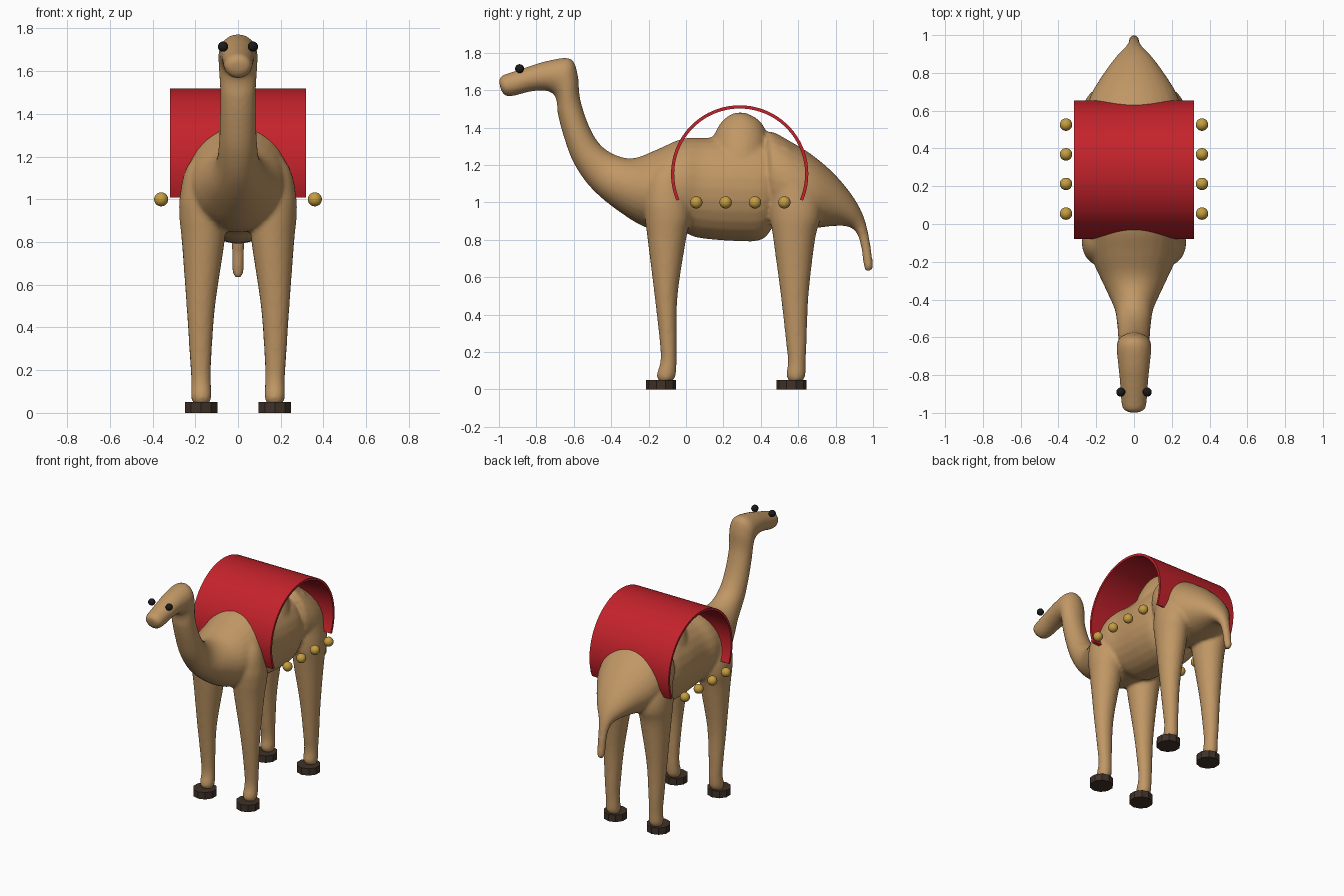
import bpy, bmesh
from math import sin, cos, pi
from mathutils import Vector

if "Cube" in bpy.data.objects:
    bpy.data.objects.remove(bpy.data.objects["Cube"])


def material(name, rgb):
    m = bpy.data.materials.new(name)
    m.diffuse_color = (*rgb, 1)
    m.use_nodes = True
    m.node_tree.nodes["Principled BSDF"].inputs["Base Color"].default_value = m.diffuse_color
    return m


TAN = material("tan_coat", (0.53, 0.31, 0.13))
RED = material("red_cloth", (0.55, 0.016, 0.024))
GOLD = material("gold", (0.56, 0.34, 0.05))
HOOF = material("dark_hoof", (0.05, 0.032, 0.022))
BLACK = material("black_eye", (0.01, 0.01, 0.01))


def finish(name, bm, mat, smooth=True):
    bmesh.ops.recalc_face_normals(bm, faces=bm.faces)
    me = bpy.data.meshes.new(name)
    bm.to_mesh(me)
    bm.free()
    me.materials.append(mat)
    for p in me.polygons:
        p.use_smooth = smooth
    ob = bpy.data.objects.new(name, me)
    bpy.context.collection.objects.link(ob)
    return ob


def catmull(a, b, c, d, t):
    return [0.5 * (2 * q + (r - p) * t + (2 * p - 5 * q + 4 * r - s) * t * t
                   + (3 * q - p - 3 * r + s) * t ** 3) for p, q, r, s in zip(a, b, c, d)]


def loft(bm, sections, side=1, sides=28, steps=5):
    """Ellipse sections (y1, z1, y2, z2, x centre, x radius), smoothly interpolated."""
    s = [sections[0]] + sections + [sections[-1]]
    keys = [catmull(*s[i:i + 4], k / steps) for i in range(len(s) - 3) for k in range(steps)]
    keys.append(sections[-1])
    rings = []
    for y1, z1, y2, z2, cx, rx in keys:
        mid = Vector((side * cx, (y1 + y2) / 2, (z1 + z2) / 2))
        half = Vector((0, (y1 - y2) / 2, (z1 - z2) / 2))
        rings.append([bm.verts.new(mid + half * cos(2 * pi * j / sides)
                                   + Vector((rx * sin(2 * pi * j / sides), 0, 0)))
                      for j in range(sides)])
    for a, b in zip(rings, rings[1:]):
        for j in range(sides):
            k = (j + 1) % sides
            bm.faces.new((a[j], a[k], b[k], b[j]))
    bm.faces.new(rings[0])
    bm.faces.new(rings[-1])


def level(z, y1, y2, cx, rx):
    return (y1, z, y2, z, cx, rx)


body = bmesh.new()
# head, neck and barrel
loft(body, [
    (-1.0, 1.65, -0.99, 1.60, 0, .035), (-.985, 1.677, -.965, 1.57, 0, .06),
    (-.93, 1.697, -.92, 1.57, 0, .069), (-.84, 1.727, -.83, 1.593, 0, .075),
    (-.74, 1.757, -.75, 1.597, 0, .084), (-.62, 1.77, -.705, 1.575, 0, .092),
    (-.58, 1.69, -.69, 1.53, 0, .09), (-.565, 1.55, -.685, 1.47, 0, .084),
    (-.515, 1.40, -.65, 1.34, 0, .085), (-.45, 1.30, -.60, 1.21, 0, .09),
    (-.36, 1.247, -.51, 1.08, 0, .105), (-.27, 1.238, -.37, .96, 0, .16),
    (-.15, 1.285, -.20, .86, 0, .225), (-.02, 1.34, -.02, .84, 0, .245),
    (.10, 1.345, .07, .81, 0, .228), (.28, 1.35, .28, .793, 0, .235),
    (.44, 1.33, .42, .81, 0, .22), (.50, 1.20, .50, .95, 0, .15)])
# rump tapering into the tail
loft(body, [
    (.435, 1.36, .46, .90, 0, .21), (.46, 1.378, .47, .88, 0, .235),
    (.56, 1.325, .56, .86, 0, .255),
    (.68, 1.25, .68, .862, 0, .23), (.80, 1.145, .78, .873, 0, .165),
    (.90, 1.02, .86, .872, 0, .098), (.955, .91, .91, .84, 0, .046),
    (.985, .78, .935, .765, 0, .03), (1.0, .66, .95, .66, 0, .026),
    (.99, .635, .96, .635, 0, .014)])
# hump
loft(body, [
    level(1.15, .10, .46, 0, .21), level(1.28, .13, .45, 0, .18), level(1.36, .15, .435, 0, .145),
    level(1.43, .19, .40, 0, .10), level(1.47, .24, .34, 0, .055), level(1.48, .275, .305, 0, .015)])
# legs, mirrored left and right
for side in (-1, 1):
    loft(body, [
        level(.04, -.14, -.075, .172, .035), level(.075, -.157, -.055, .172, .048),
        level(.15, -.137, -.05, .173, .046), level(.25, -.14, -.05, .175, .05),
        level(.50, -.168, -.045, .174, .067), level(.80, -.205, 0, .163, .1),
        level(.92, -.22, .025, .165, .11), level(1.02, -.225, .02, .16, .112),
        level(1.15, -.20, 0, .13, .11), level(1.28, -.10, 0, .08, .06)], side)
    loft(body, [
        level(.04, .555, .62, .172, .035), level(.075, .537, .638, .172, .048),
        level(.15, .545, .64, .173, .046), level(.25, .535, .645, .175, .05),
        level(.50, .507, .655, .174, .067), level(.80, .467, .69, .163, .1),
        level(.92, .45, .72, .165, .108), level(1.02, .45, .71, .158, .108),
        level(1.15, .455, .65, .13, .11), level(1.30, .46, .57, .08, .08)], side)
body_ob = finish("body", body, TAN)
# fuse the volumes into one soft skin
fuse = body_ob.modifiers.new("fuse", 'REMESH')
fuse.mode = 'VOXEL'
fuse.voxel_size = 0.012
fuse.use_smooth_shade = True
soft = body_ob.modifiers.new("soften", 'SMOOTH')
soft.factor = 0.5
soft.iterations = 5

# arched saddle cloth
cloth = bmesh.new()
rows = []
for i in range(49):
    a = -0.4 + (pi + 0.8) * i / 48
    rows.append([cloth.verts.new((x, .287 + r * cos(a), 1.152 + r * sin(a)))
                 for x, r in ((-.318, .367), (.318, .367), (.318, .35), (-.318, .35))])
for a, b in zip(rows, rows[1:]):
    for j in range(4):
        k = (j + 1) % 4
        cloth.faces.new((a[j], a[k], b[k], b[j]))
cloth.faces.new(rows[0])
cloth.faces.new(rows[-1])
cloth_ob = finish("saddle_cloth", cloth, RED)
bpy.context.view_layer.objects.active = cloth_ob
cloth_ob.select_set(True)
bpy.ops.object.shade_smooth_by_angle()


def ball(name, loc, r, mat):
    bm = bmesh.new()
    bmesh.ops.create_uvsphere(bm, u_segments=20, v_segments=12, radius=r)
    finish(name, bm, mat).location = loc


def hoof(name, loc):
    bm = bmesh.new()
    bmesh.ops.create_cone(bm, cap_ends=True, segments=10, radius1=.08, radius2=.08, depth=.05)
    finish(name, bm, HOOF, False).location = loc


# eyes, bells and hooves on both sides
for side, label in ((-1, "right"), (1, "left")):
    ball(f"eye_{label}", (side * .07, -.89, 1.715), .024, BLACK)
    for i in range(4):
        ball(f"bell_{label}_{i + 1}", (side * .36, .055 + .157 * i, 1.0), .033, GOLD)
    hoof(f"front_hoof_{label}", (side * .173, -.133, .025))
    hoof(f"rear_hoof_{label}", (side * .173, .563, .025))
